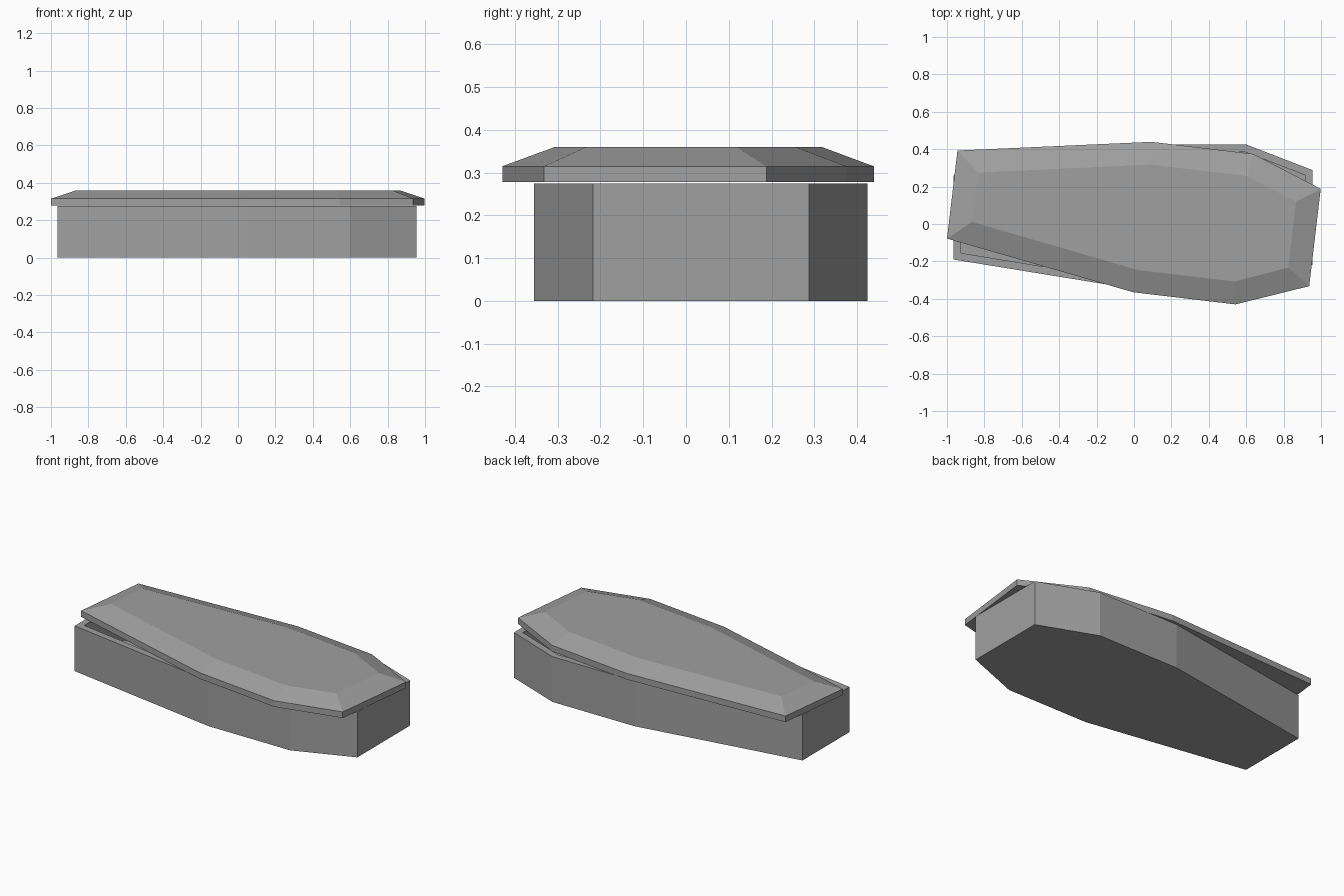
import bpy
import bmesh
import math

if "Cube" in bpy.data.objects:
    bpy.data.objects.remove(bpy.data.objects["Cube"], do_unlink=True)

# One flat stone grey for everything
stone = bpy.data.materials.new("stone_grey")
stone.use_nodes = True
GREY = (0.35, 0.35, 0.35, 1)
stone.diffuse_color = GREY
stone.node_tree.nodes["Principled BSDF"].inputs["Base Color"].default_value = GREY


def outline(stations, z):
    """Eight-sided tapered outline from (x, half width) stations."""
    near = [(x, -h, z) for x, h in stations]
    far = [(x, h, z) for x, h in reversed(stations)]
    return near + far


def loft(name, rings, location, turn=0):
    """Join outlines with side faces and cap the first and last."""
    bm = bmesh.new()
    loops = [[bm.verts.new(p) for p in ring] for ring in rings]
    for a, b in zip(loops, loops[1:]):
        n = len(a)
        for i in range(n):
            j = (i + 1) % n
            bm.faces.new((a[i], a[j], b[j], b[i]))
    bm.faces.new(loops[0][::-1])
    bm.faces.new(loops[-1])
    bmesh.ops.recalc_face_normals(bm, faces=bm.faces)
    mesh = bpy.data.meshes.new(name)
    bm.to_mesh(mesh)
    bm.free()
    mesh.materials.append(stone)
    obj = bpy.data.objects.new(name, mesh)
    obj.location = location
    obj.rotation_euler.z = turn
    bpy.context.collection.objects.link(obj)
    return obj


# Hollow box: outer wall, rim, inner wall, floor
outer = [(-1.015, 0.225), (0, 0.39), (0.55, 0.39), (0.905, 0.253)]
inner = [(-0.975, 0.19), (0, 0.35), (0.543, 0.35), (0.865, 0.226)]
loft("coffin_box",
     [outline(outer, 0), outline(outer, 0.275),
      outline(inner, 0.275), outline(inner, 0.04)],
     (0.05, 0.035, 0))

# Lid with a vertical edge and sloped border, knocked askew
edge = [(-1.024, 0.237), (0, 0.405), (0.549, 0.405), (0.929, 0.262)]
panel = [(-0.901, 0.133), (0.01, 0.284), (0.53, 0.284), (0.806, 0.177)]
loft("coffin_lid",
     [outline(edge, 0.278), outline(edge, 0.315), outline(panel, 0.36)],
     (0.045, 0.037, 0), math.radians(-6.75))
